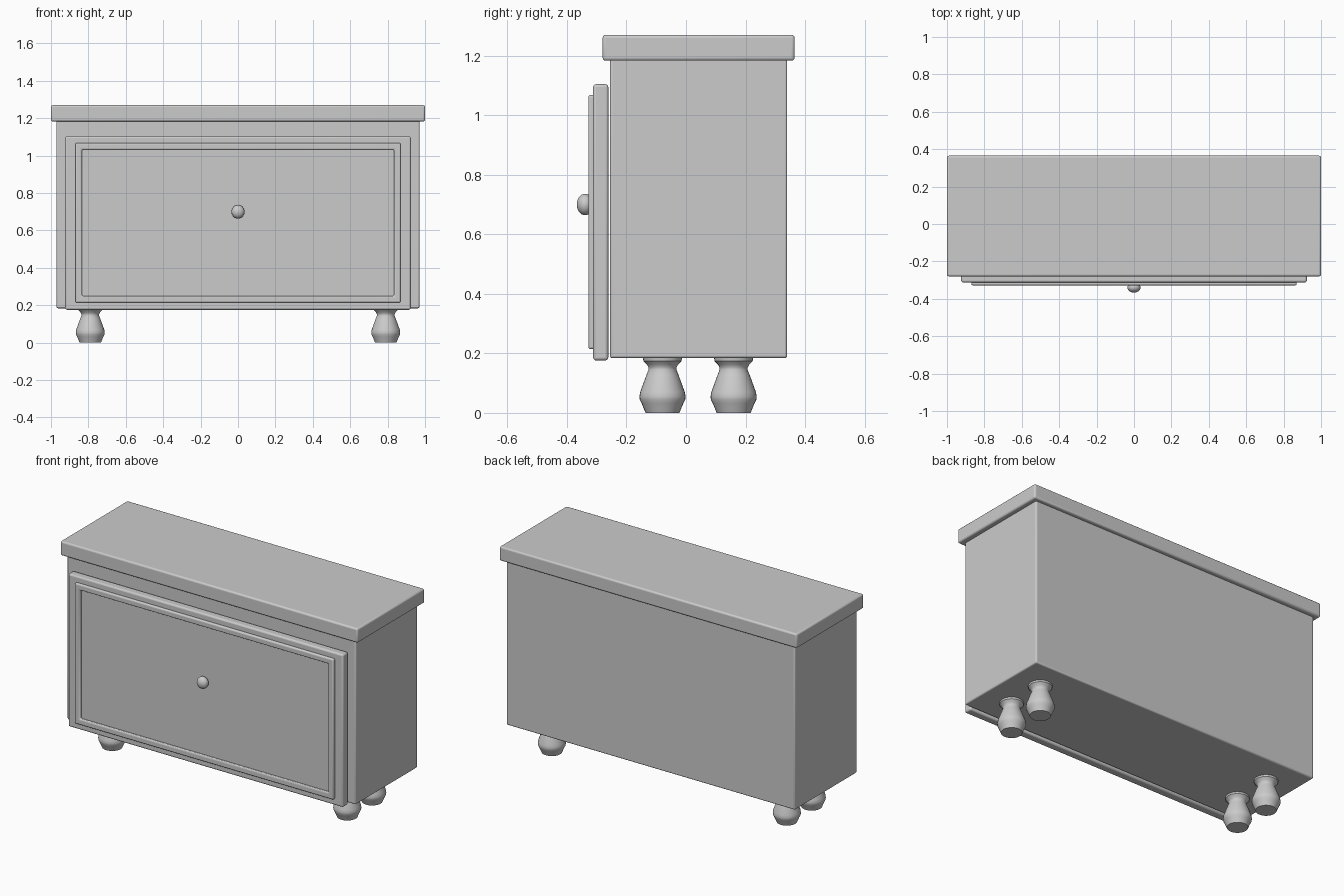
import bpy, bmesh, math

if "Cube" in bpy.data.objects:
    bpy.data.objects.remove(bpy.data.objects["Cube"])


def finish(obj, bevel=0.0, segments=3):
    if bevel:
        m = obj.modifiers.new("soft_edges", "BEVEL")
        m.width, m.segments, m.limit_method = bevel, segments, "ANGLE"
    bpy.ops.object.select_all(action="DESELECT")
    obj.select_set(True)
    bpy.context.view_layer.objects.active = obj
    bpy.ops.object.shade_smooth_by_angle(angle=math.radians(35))
    return obj


def from_bmesh(name, bm):
    bmesh.ops.recalc_face_normals(bm, faces=bm.faces)
    mesh = bpy.data.meshes.new(name)
    bm.to_mesh(mesh)
    bm.free()
    obj = bpy.data.objects.new(name, mesh)
    bpy.context.collection.objects.link(obj)
    return obj


def box(name, x, y0, y1, z0, z1, bevel):
    bpy.ops.mesh.primitive_cube_add(size=1, location=(0, (y0 + y1) / 2, (z0 + z1) / 2))
    obj = bpy.context.object
    obj.name = name
    obj.scale = (2 * x, y1 - y0, z1 - z0)
    bpy.ops.object.transform_apply(location=False, rotation=False, scale=True)
    return finish(obj, bevel)


def frame(name, x, z0, z1, width, y0, y1, bevel):
    # Rectangular ring: four mitred bars around an open centre
    bm = bmesh.new()
    loops = []
    for inset, y in ((0, y0), (0, y1), (width, y1), (width, y0)):
        a, b, c = x - inset, z0 + inset, z1 - inset
        loops.append([bm.verts.new(p) for p in ((-a, y, b), (a, y, b), (a, y, c), (-a, y, c))])
    for i in range(4):
        p, q = loops[i], loops[(i + 1) % 4]
        for j in range(4):
            k = (j + 1) % 4
            bm.faces.new((p[j], p[k], q[k], q[j]))
    return finish(from_bmesh(name, bm), bevel)


def turned(name, profile, location, sides=32):
    bm = bmesh.new()
    rings = [[bm.verts.new((r * math.cos(2 * math.pi * i / sides),
                            r * math.sin(2 * math.pi * i / sides), z))
              for i in range(sides)] for r, z in profile]
    for p, q in zip(rings, rings[1:]):
        for i in range(sides):
            k = (i + 1) % sides
            bm.faces.new((p[i], p[k], q[k], q[i]))
    bm.faces.new(rings[0])
    bm.faces.new(rings[-1])
    obj = from_bmesh(name, bm)
    obj.location = location
    return finish(obj)


# Carcass and overhanging top
box("cabinet_body", 0.97, -0.255, 0.34, 0.184, 1.19, 0.008)
box("table_top", 1.0, -0.28, 0.365, 1.183, 1.27, 0.01)

# Front panel with raised moulding
box("drawer_front", 0.924, -0.312, -0.261, 0.176, 1.104, 0.01)
frame("front_moulding", 0.87, 0.214, 1.068, 0.036, -0.305, -0.328, 0.008)

# Knob
bpy.ops.mesh.primitive_uv_sphere_add(segments=32, ring_count=16, radius=1, location=(0, -0.339, 0.70))
knob = bpy.context.object
knob.name = "knob"
knob.scale = (0.035, 0.028, 0.036)
finish(knob)

# Turned feet
foot_profile = [(0.057, 0), (0.070, 0.032), (0.0765, 0.045), (0.0775, 0.055), (0.075, 0.07),
                (0.053, 0.130), (0.047, 0.145), (0.047, 0.152), (0.052, 0.162),
                (0.064, 0.174), (0.066, 0.187)]
for side, sx in (("left", -1), ("right", 1)):
    for row, y in (("front", -0.079), ("back", 0.16)):
        turned(f"{row}_{side}_foot", foot_profile, (sx * 0.79, y, 0))
